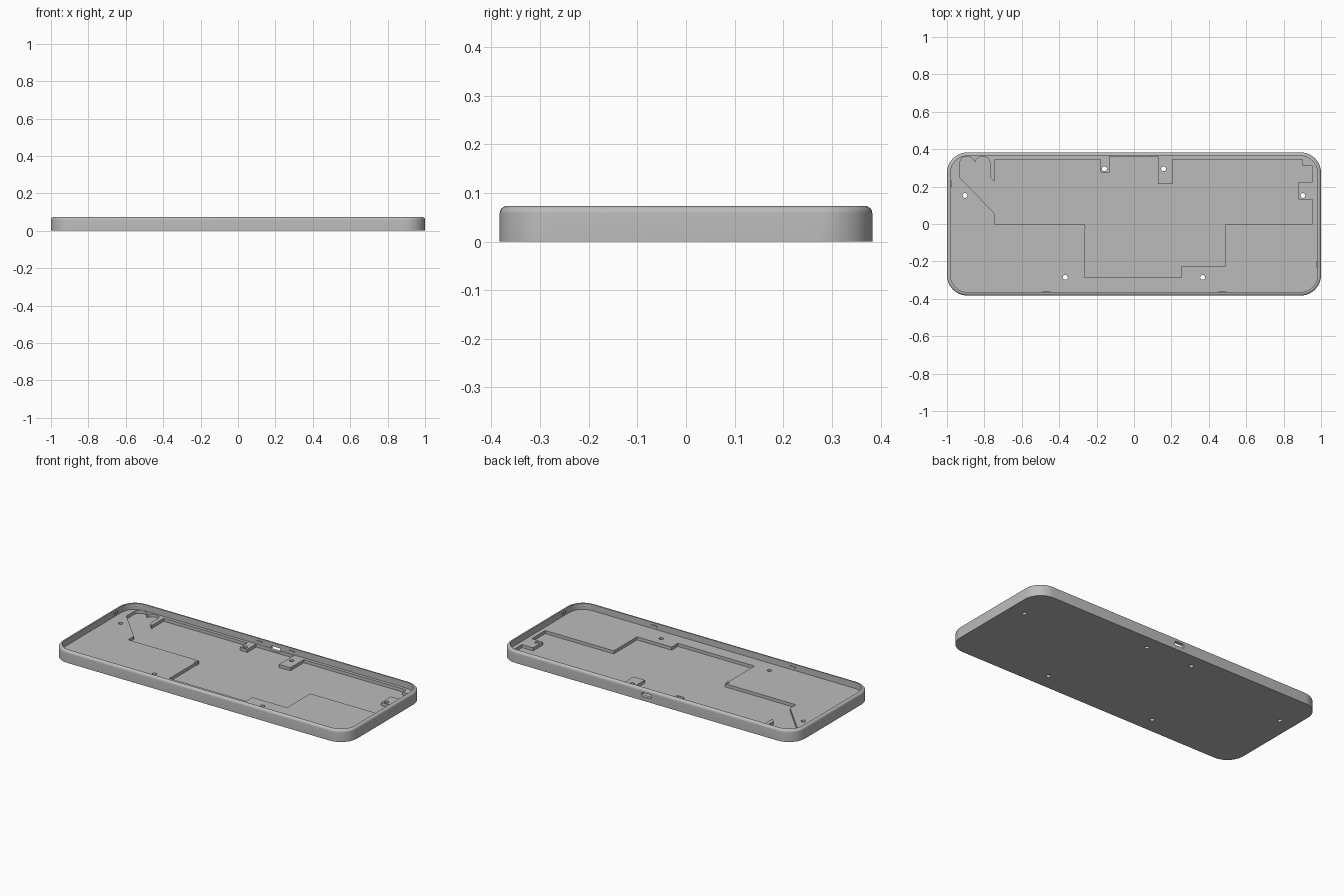
import bpy, bmesh
from math import sin, cos, pi, radians

cube = bpy.data.objects.get("Cube")
if cube:
    bpy.data.objects.remove(cube, do_unlink=True)

HX, HY, R = 1.0, 0.383, 0.11       # outer half sizes and corner radius
H, FILLET, WALL = 0.073, 0.015, 0.019
FLOOR, POCKET = 0.035, 0.016       # upper floor and pocket floor heights

grey = bpy.data.materials.new("case_grey")
grey.use_nodes = True
colour = (0.5, 0.5, 0.5, 1)
grey.diffuse_color = colour
grey.node_tree.nodes["Principled BSDF"].inputs["Base Color"].default_value = colour


def arc(cx, cy, r, a0, a1, n=10):
    angles = [radians(a0 + (a1 - a0) * i / n) for i in range(n + 1)]
    return [(cx + r * cos(a), cy + r * sin(a)) for a in angles]


def rounded(hx, hy, r, n=10):
    pts = []
    for k, (sx, sy) in enumerate([(1, 1), (-1, 1), (-1, -1), (1, -1)]):
        pts += arc(sx * (hx - r), sy * (hy - r), r, 90 * k, 90 * k + 90, n)
    return pts


def loft(name, rings):
    """Join closed rings of 3D points with quads and cap both ends."""
    bm = bmesh.new()
    loops = [[bm.verts.new(p) for p in ring] for ring in rings]
    n = len(loops[0])
    for a, b in zip(loops, loops[1:]):
        for i in range(n):
            j = (i + 1) % n
            bm.faces.new((a[i], a[j], b[j], b[i]))
    caps = [bm.faces.new(loops[0][::-1]), bm.faces.new(loops[-1])]
    bmesh.ops.recalc_face_normals(bm, faces=bm.faces)
    bmesh.ops.triangulate(bm, faces=caps)
    mesh = bpy.data.meshes.new(name)
    bm.to_mesh(mesh)
    bm.free()
    obj = bpy.data.objects.new(name, mesh)
    bpy.context.collection.objects.link(obj)
    mesh.materials.append(grey)
    return obj


def prism(name, pts, z0, z1):
    return loft(name, [[(x, y, z) for x, y in pts] for z in (z0, z1)])


def cut(target, cutter):
    """Subtract the cutter, trying each solver until one gives a full result."""
    cutter.hide_render = True
    mod = target.modifiers.new("cut", 'BOOLEAN')
    mod.operation, mod.object = 'DIFFERENCE', cutter
    result = None
    for solver in ('EXACT', 'MANIFOLD', 'FLOAT'):
        mod.solver = solver
        bpy.context.view_layer.update()
        graph = bpy.context.evaluated_depsgraph_get()
        mesh = bpy.data.meshes.new_from_object(target.evaluated_get(graph))
        if len(mesh.vertices) > len(target.data.vertices):
            result = mesh
            break
    target.modifiers.remove(mod)
    if result:
        target.data = result
    bpy.data.objects.remove(cutter, do_unlink=True)


# Tray shell: outer wall, rounded rim, inner wall, floor
profile = [(0, 0)]
for i in range(7):
    a = pi / 2 * i / 6
    profile.append((FILLET * (1 - cos(a)), H - FILLET * (1 - sin(a))))
profile += [(WALL, H), (WALL, FLOOR)]
tray = loft("tray", [[(x, y, z) for x, y in rounded(HX - d, HY - d, R - d)]
                     for d, z in profile])

# Stepped pocket in the floor, with a twin-arched bay at the left end
back = HY - WALL
pocket = [(-0.745, 0.345), (-0.745, 0.225), (-0.77, 0.25)]
pocket += arc(-0.81, 0.322, 0.04, 0, 165, 10)
pocket += arc(-0.892, 0.322, 0.04, 15, 180, 10)
pocket += [(-0.932, 0.25), (-0.745, 0.055), (-0.745, 0), (-0.265, 0),
           (-0.265, -0.285), (0.255, -0.285), (0.255, -0.225),
           (0.49, -0.225), (0.49, 0), (0.955, 0), (0.955, 0.13),
           (0.88, 0.13), (0.88, 0.225), (0.955, 0.225), (0.955, 0.31),
           (0.9, 0.31), (0.9, 0.345), (0.205, 0.345), (0.205, 0.215),
           (0.128, 0.215), (0.128, back - 0.002), (-0.13, back - 0.002),
           (-0.13, 0.275), (-0.18, 0.275), (-0.18, 0.345)]
cut(tray, prism("pocket_cutter", pocket, POCKET, FLOOR + 0.01))

# Screw holes through the floor
for x, y in [(0.158, 0.295), (0.903, 0.152), (0.367, -0.285)]:
    for s in (-1, 1):
        hole = arc(s * x, y, 0.013, 0, 345, 23)
        cut(tray, prism("hole_cutter", hole, -0.01, FLOOR + 0.01))

# Cable port through the back wall
port = rounded(0.033, 0.012, 0.01, 5)
cut(tray, loft("port_cutter", [[(x, y, z + 0.038) for x, z in port]
                               for y in (back - 0.012, HY + 0.02)]))


# Small clips along the inner wall
def clip(name, x, y, hx, hy):
    pts = [(x - hx, y - hy), (x + hx, y - hy), (x + hx, y + hy), (x - hx, y + hy)]
    prism(name, pts, 0.05, 0.058)


for side, s in (("right", -1), ("left", 1)):
    clip("back_clip_" + side, s * 0.11, back, 0.018, 0.005)
    clip("front_clip_" + side, s * 0.47, -back, 0.018, 0.005)
    clip("end_clip_" + side, s * (HX - WALL), s * -0.215, 0.005, 0.018)

# Peg beside the pocket corner
prism("cable_peg", arc(-0.27, -0.018, 0.01, 0, 345, 23), POCKET - 0.002, FLOOR + 0.003)

# Smooth curves, crisp edges
bpy.ops.object.select_all(action='DESELECT')
tray.select_set(True)
bpy.context.view_layer.objects.active = tray
bpy.ops.object.shade_smooth_by_angle(angle=radians(30))
